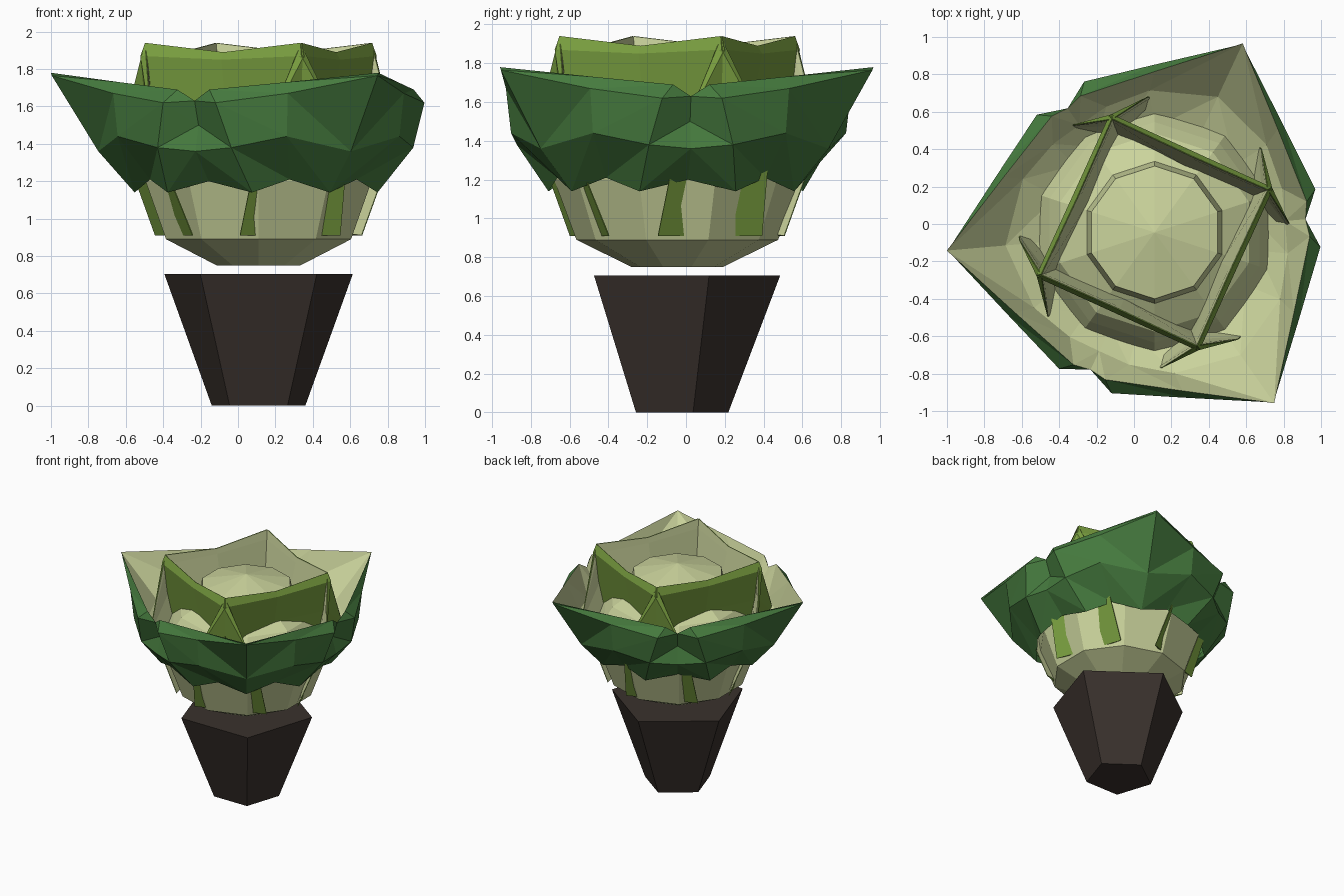
import bpy, math

if "Cube" in bpy.data.objects:
    bpy.data.objects.remove(bpy.data.objects["Cube"])

CX, CY = 0.11, -0.045   # axis of the plant and pot


def material(name, rgb):
    m = bpy.data.materials.new(name)
    m.diffuse_color = (*rgb, 1)
    m.use_nodes = True
    m.node_tree.nodes["Principled BSDF"].inputs["Base Color"].default_value = m.diffuse_color
    return m


BARK = material("dark brown", (0.042, 0.031, 0.026))
PALE = material("pale green", (0.59, 0.65, 0.33))
GREEN = material("deep green", (0.060, 0.195, 0.048))
OLIVE = material("olive green", (0.19, 0.34, 0.05))


def add_object(name, verts, faces, mats):
    me = bpy.data.meshes.new(name)
    me.from_pydata(verts, [], faces)
    me.update()
    ob = bpy.data.objects.new(name, me)
    bpy.context.collection.objects.link(ob)
    for m in mats:
        me.materials.append(m)
    return ob


def polar(r, deg, z):
    a = math.radians(deg)
    return (CX + r * math.cos(a), CY + r * math.sin(a), z)


def lathe(name, profile, sides, start, mat):
    """Faceted solid of revolution, listed from bottom to top."""
    verts = [polar(r, start + 360 * i / sides, z) for r, z in profile for i in range(sides)]
    faces = [(k * sides + i, k * sides + (i + 1) % sides,
              (k + 1) * sides + (i + 1) % sides, (k + 1) * sides + i)
             for k in range(len(profile) - 1) for i in range(sides)]
    faces.append(tuple(reversed(range(sides))))
    top = (len(profile) - 1) * sides
    faces.append(tuple(range(top, top + sides)))
    return add_object(name, verts, faces, [mat])


# five-sided tapered pot / stem
lathe("stem", [(0.263, 0), (0.53, 0.705)], 5, 90, BARK)

# pale body with a domed heart
lathe("body", [(0.235, 0.75), (0.52, 0.89), (0.635, 1.2), (0.65, 1.36), (0.59, 1.47),
               (0.53, 1.56), (0.38, 1.65), (0.355, 1.77), (0.004, 1.85)], 10, 90, PALE)

# three big outer leaves: columns of (angle from tip, radius, z),
# rows: bottom, belly, outer corner, rim, inner wall, inner bottom
notch = [(60, .63, 1.20), (60, .80, 1.36), (60, .76, 1.50), (60, .81, 1.63), (60, .70, 1.46), (60, .56, 1.34)]
side = [(38, .665, 1.14), (45, .84, 1.38), (50, .89, 1.62), (53.5, .83, 1.69), (46, .72, 1.46), (45, .56, 1.34)]
flank = [(20, .64, 1.21), (25, .87, 1.44), (25, .897, 1.67), (25, .86, 1.73), (27, .76, 1.47), (25, .56, 1.34)]
tip = [(0, .665, 1.14), (0, .86, 1.36), (0, 1.11, 1.765), (0, 1.115, 1.78), (0, .80, 1.45), (0, .56, 1.34)]
verts, faces = [], []
for k in range(3):
    base = 65 + 120 * k
    for col, sign in ((notch, -1), (side, -1), (flank, -1), (tip, 1), (flank, 1), (side, 1)):
        verts += [polar(r, base + sign * a, z) for a, r, z in col]
N, ROWS = 18, 6
for c in range(N):
    d = (c + 1) % N
    for r in range(ROWS - 1):
        q = [c * ROWS + r, d * ROWS + r, d * ROWS + r + 1, c * ROWS + r + 1]
        # split each panel symmetrically about the leaf tip
        if c % 6 < 3:
            faces += [(q[0], q[1], q[3]), (q[1], q[2], q[3])]
        else:
            faces += [(q[0], q[1], q[2]), (q[0], q[2], q[3])]
outer = add_object("outer_leaves", verts, faces, [GREEN, PALE])
for i, p in enumerate(outer.data.polygons):
    p.material_index = 1 if (i // 2) % (ROWS - 1) >= 3 else 0

# four inner leaves, cupped plates that cross at their corners
# rows bottom to top; (distance out, sideways, z) for centre, corner and end
rows = [
    [(.26, 0, .91), (.29, .39, .91), (.14, .545, .91)],
    [(.38, 0, 1.3), (.41, .43, 1.3), (.27, .64, 1.3)],
    [(.43, 0, 1.62), (.46, .46, 1.62), (.32, .65, 1.42)],
    [(.48, 0, 1.85), (.48, .47, 1.87), (.335, .645, 1.47)],
    [(.455, 0, 1.89), (.46, .455, 1.94), (.34, .64, 1.49)],
]
for k in range(4):
    a = math.radians(65.5 + 90 * k)
    ca, sa = math.cos(a), math.sin(a)
    verts, faces = [], []
    for cen, cor, end in rows:
        for (n, t, z), s in ((end, -1), (cor, -1), (cen, 1), (cor, 1), (end, 1)):
            verts.append((CX + n * ca - s * t * sa, CY + n * sa + s * t * ca, z))
    for r in range(len(rows) - 1):
        for c in range(4):
            i = r * 5 + c
            faces.append((i, i + 1, i + 6, i + 5))
    leaf = add_object(f"inner_leaf_{k + 1}", verts, faces, [OLIVE, PALE])
    # thickness tapering to the top and side edges, pale on the inside
    group = leaf.vertex_groups.new(name="thick")
    for i in range(len(verts)):
        edge = i % 5 in (0, 4) or i // 5 == len(rows) - 1
        group.add([i], 0.12 if edge else 1.0, 'REPLACE')
    mod = leaf.modifiers.new("thickness", 'SOLIDIFY')
    mod.thickness = 0.04
    mod.offset = -1
    mod.vertex_group = "thick"
    mod.material_offset = 1
    mod.material_offset_rim = 0
